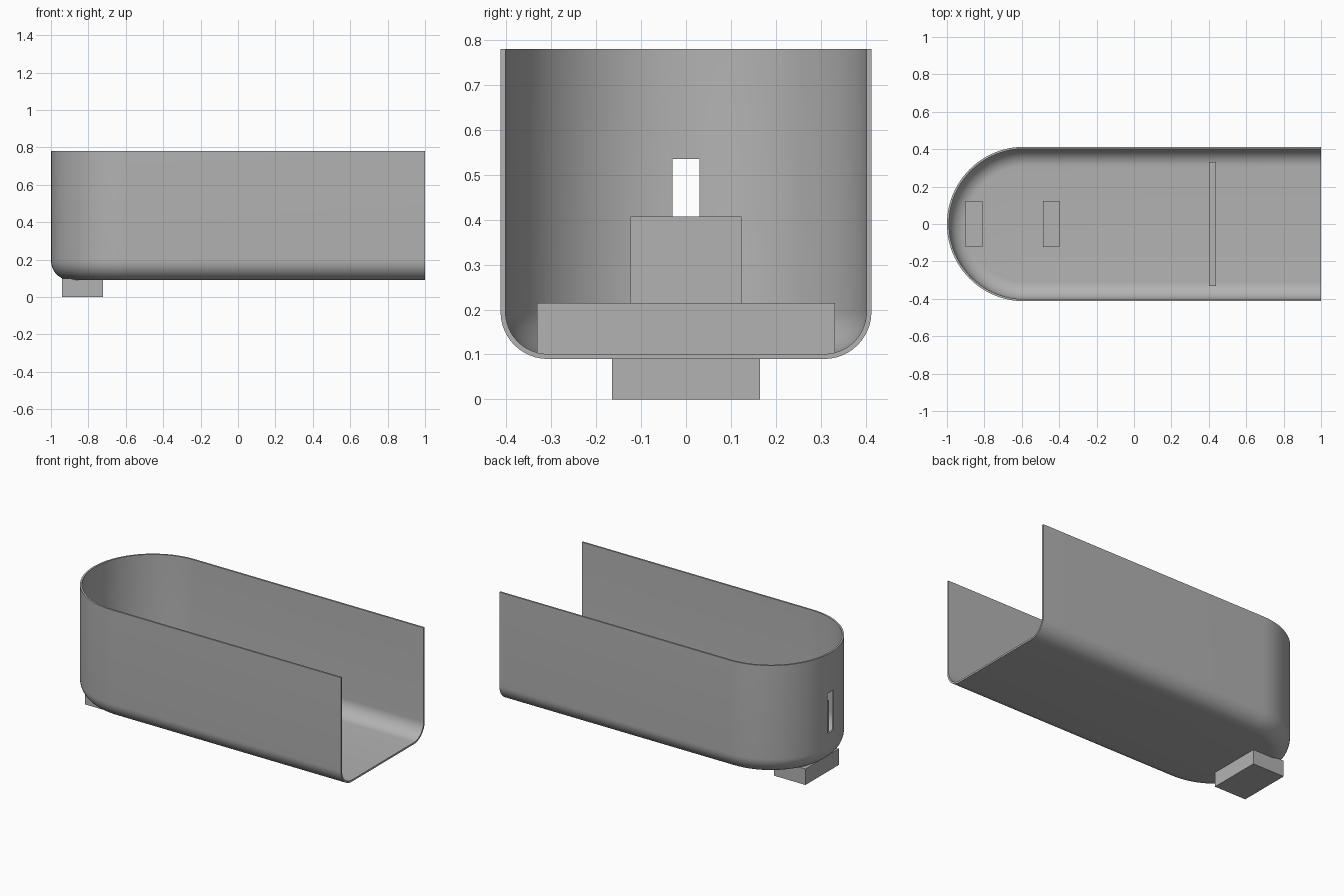
import bpy, bmesh
from math import sin, cos, pi, radians

if "Cube" in bpy.data.objects:
    bpy.data.objects.remove(bpy.data.objects["Cube"], do_unlink=True)

grey = bpy.data.materials.new("plain_grey")
grey.use_nodes = True
GREY = (0.45, 0.45, 0.45, 1)
grey.diffuse_color = GREY
grey.node_tree.nodes["Principled BSDF"].inputs["Base Color"].default_value = GREY

R, WALL, FILLET = 0.413, 0.011, 0.105      # half width, wall, bottom rounding
BASE, TOP, END = 0.09, 0.78, 1.0
CENTRE = R - 1                             # x of the round end's axis


def add_object(name, bm):
    bmesh.ops.recalc_face_normals(bm, faces=bm.faces)
    mesh = bpy.data.meshes.new(name)
    bm.to_mesh(mesh)
    bm.free()
    mesh.materials.append(grey)
    obj = bpy.data.objects.new(name, mesh)
    bpy.context.collection.objects.link(obj)
    return obj


def box(name, x, y, z):
    bm = bmesh.new()
    bmesh.ops.create_cube(bm, size=1)
    for v in bm.verts:
        for i, (lo, hi) in enumerate((x, y, z)):
            v.co[i] = lo if v.co[i] < 0 else hi
    return add_object(name, bm)


def smooth(obj, angle=35):
    obj.data.shade_smooth()
    obj.data.set_sharp_from_angle(angle=radians(angle))


def cut(obj, cutter):
    mod = obj.modifiers.new("cut", 'BOOLEAN')
    mod.operation, mod.solver, mod.object = 'DIFFERENCE', 'EXACT', cutter
    bpy.context.view_layer.objects.active = obj
    bpy.ops.object.modifier_apply(modifier=mod.name)
    bpy.data.objects.remove(cutter, do_unlink=True)


def u_outline(inset, n=48):
    """U-shaped plan: straight side, half circle, straight side."""
    r = R - inset
    arc = [(CENTRE - r * sin(pi * i / n), r * cos(pi * i / n)) for i in range(n + 1)]
    return [(END, r)] + arc + [(END, -r)]


def fillet(offset, n=12):
    """Inset and height along the rounded bottom edge, floor to wall."""
    r = FILLET - offset
    return [(FILLET - r * sin(pi / 2 * i / n), BASE + FILLET - r * cos(pi / 2 * i / n))
            for i in range(n + 1)]


# Shell: outer skin up, over the rim, inner skin down
profile = fillet(0) + [(0, TOP), (WALL, TOP)] + fillet(WALL)[::-1]
bm = bmesh.new()
rows = [[bm.verts.new((x, y, z)) for x, y in u_outline(d)] for d, z in profile]
for low, high in zip(rows, rows[1:]):
    for i in range(len(low) - 1):
        bm.faces.new((low[i], low[i + 1], high[i + 1], high[i]))
bm.faces.new(rows[0])
bm.faces.new(rows[-1])
bm.faces.new([r[0] for r in rows] + [r[-1] for r in reversed(rows)])
shell = add_object("shell", bm)
cut(shell, box("slot_cutter", (-1.1, -0.92), (-0.03, 0.03), (0.285, 0.535)))
smooth(shell)

# Supports standing on the floor
FLOOR = BASE + WALL / 2
for name, x in (("rear_post", -0.9), ("middle_post", -0.487)):
    box(name, (x, x + 0.09), (-0.124, 0.124), (FLOOR, 0.407))
box("divider", (0.4, 0.438), (-0.332, 0.332), (FLOOR, 0.215))

# Foot block with an arched channel running across it
foot = box("foot", (-0.941, -0.723), (-0.165, 0.165), (0, 0.1))
bm = bmesh.new()
bmesh.ops.create_cone(bm, cap_ends=True, segments=48, radius1=0.073, radius2=0.073, depth=1)
for v in bm.verts:
    x, y, z = v.co
    v.co = (x - 0.832, z, y + 0.014)
cut(foot, add_object("channel_cutter", bm))
smooth(foot)
